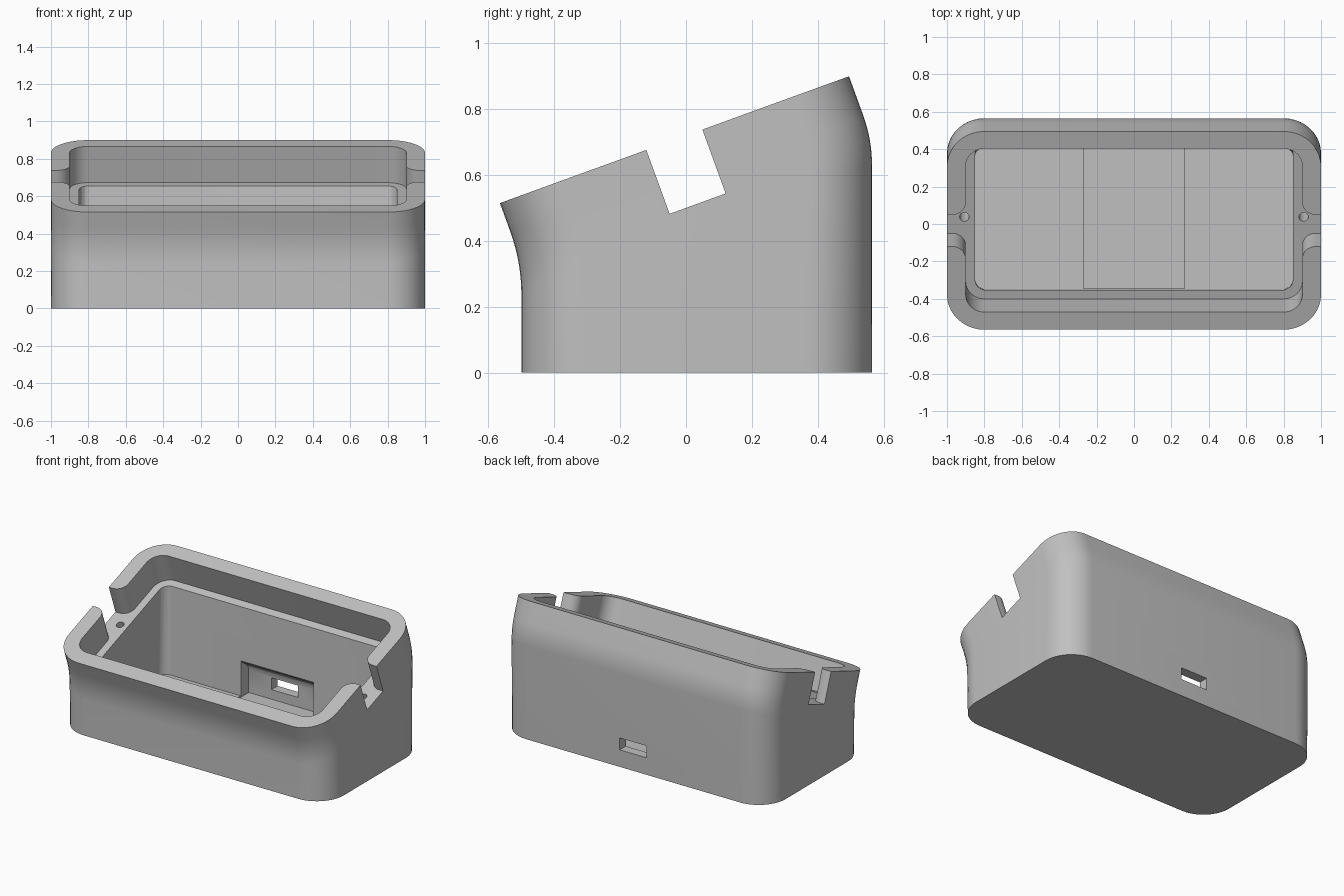
import bpy, bmesh, math
from mathutils import Vector

cube = bpy.data.objects.get("Cube")
if cube:
    bpy.data.objects.remove(cube, do_unlink=True)

grey = bpy.data.materials.new("plain grey")
grey.use_nodes = True
colour = (0.53, 0.53, 0.53, 1)
grey.diffuse_color = colour
grey.node_tree.nodes["Principled BSDF"].inputs["Base Color"].default_value = colour

TILT = math.radians(20)
ALONG = Vector((0, math.cos(TILT), math.sin(TILT)))    # up the sloping rim
NORMAL = Vector((0, -math.sin(TILT), math.cos(TILT)))  # out of the sloping rim
RIM_FRONT = Vector((0, -0.565, 0.515))
RIM_BACK = Vector((0, 0.495, 0.90))
LEDGE = 0.207


def fillet(corners, steps=10):
    """Round each (u, v, radius) corner of a closed outline."""
    out = []
    for i, (u, v, r) in enumerate(corners):
        p = Vector((u, v))
        if r == 0:
            out.append(p)
            continue
        a = (Vector(corners[i - 1][:2]) - p).normalized()
        b = (Vector(corners[(i + 1) % len(corners)][:2]) - p).normalized()
        half = a.angle(b) / 2
        centre = p + (a + b).normalized() * r / math.sin(half)
        d = r / math.tan(half)
        v0, v1 = p + a * d - centre, p + b * d - centre
        w = math.pi - 2 * half
        for k in range(steps + 1):
            t = k / steps
            out.append(centre + (v0 * math.sin((1 - t) * w) + v1 * math.sin(t * w)) / math.sin(w))
    return out


def loft(name, rings):
    """Skin a stack of matching rings into a closed solid."""
    bm = bmesh.new()
    rows = [[bm.verts.new(p) for p in ring] for ring in rings]
    n = len(rows[0])
    for low, high in zip(rows, rows[1:]):
        for i in range(n):
            j = (i + 1) % n
            bm.faces.new((low[i], low[j], high[j], high[i]))
    bm.faces.new(rows[0][::-1])
    bm.faces.new(rows[-1])
    bmesh.ops.recalc_face_normals(bm, faces=bm.faces)
    mesh = bpy.data.meshes.new(name)
    bm.to_mesh(mesh)
    bm.free()
    mesh.materials.append(grey)
    obj = bpy.data.objects.new(name, mesh)
    bpy.context.collection.objects.link(obj)
    return obj


def rounded_ring(front, back, half_width, radius):
    """Rounded rectangle lying in the plane from a front to a back point."""
    span = back - front
    length, way = span.length, span.normalized()
    flat = fillet([(-half_width, 0, radius), (half_width, 0, radius),
                   (half_width, length, radius), (-half_width, length, radius)])
    return [front + way * p.y + Vector((p.x, 0, 0)) for p in flat]


def rim_point(s, height):
    return RIM_FRONT + ALONG * s + NORMAL * height


def bend(start, knee, end, t):
    return start * (1 - t) ** 2 + knee * 2 * t * (1 - t) + end * t * t


# outer shell: upright base that bends into a tilted collar
front_knee, back_knee = Vector((0, -0.5, 0.336)), Vector((0, 0.565, 0.708))
up = Vector((0, 0, 1))
rings = [rounded_ring(Vector((0, -0.5, 0)), Vector((0, 0.565, 0)), 1, 0.2)]
for k in range(9):
    f = bend(front_knee - up * 0.1, front_knee, front_knee + NORMAL * 0.1, k / 8)
    b = bend(back_knee - up * 0.08, back_knee, back_knee + NORMAL * 0.08, k / 8)
    rings.append(rounded_ring(f, b, 1, 0.2))
rings.append(rounded_ring(RIM_FRONT, RIM_BACK, 1, 0.2))
shell = loft("housing_shell", rings)

# tilted recess with a side notch through each end wall
right_half = [(0.9, 0.1, 0.1), (0.9, 0.473, 0.07), (1.1, 0.473, 0),
              (1.1, 0.654, 0), (0.9, 0.654, 0.07), (0.9, 1.03, 0.1)]
outline = fillet(right_half + [(-u, v, r) for u, v, r in reversed(right_half)])
cutters = [loft("recess_cutter", [[rim_point(p.y, h) + Vector((p.x, 0, 0)) for p in outline]
                                  for h in (-LEDGE, 0.1)])]

# main cavity below the ledge
cutters.append(loft("cavity_cutter", [
    rounded_ring(Vector((0, -0.35, 0.06)), Vector((0, 0.415, 0.06)), 0.85, 0.06),
    rounded_ring(rim_point(0.15, -LEDGE), rim_point(0.98, -LEDGE), 0.85, 0.06),
    rounded_ring(rim_point(0.15, -0.15), rim_point(0.98, -0.15), 0.85, 0.06)]))

# shallow floor channel and socket pocket in the back wall
pocket = [(-0.345, 0.05), (0.5, 0.05), (0.5, 0.205), (0.49, 0.235),
          (0.46, 0.26), (0.43, 0.28), (0.40, 0.32), (-0.345, 0.32)]
cutters.append(loft("channel_cutter", [[Vector((x, y, z)) for y, z in pocket]
                                       for x in (-0.27, 0.27)]))

# socket opening
opening = [(-0.1, 0.115), (0.1, 0.115), (0.1, 0.195), (-0.1, 0.195)]
cutters.append(loft("opening_cutter", [[Vector((x, y, z)) for x, z in opening]
                                       for y in (0.45, 0.7)]))

# screw holes in the ledge
for side in (-1, 1):
    hole = [(math.cos(a * math.tau / 20) * 0.025, math.sin(a * math.tau / 20) * 0.025)
            for a in range(20)]
    cutters.append(loft("screw_cutter", [
        [rim_point(0.566 + v, h) + Vector((side * 0.907 + u, 0, 0)) for u, v in hole]
        for h in (-LEDGE - 0.15, -0.15)]))

# cut everything out of the shell
bpy.ops.object.select_all(action='DESELECT')
bpy.context.view_layer.objects.active = shell
shell.select_set(True)
for cutter in cutters:
    cutter.hide_render = True
    mod = shell.modifiers.new("cut", 'BOOLEAN')
    mod.operation = 'DIFFERENCE'
    mod.solver = 'EXACT'
    mod.object = cutter
    bpy.ops.object.modifier_apply(modifier=mod.name)
    bpy.data.objects.remove(cutter, do_unlink=True)
bpy.ops.object.shade_smooth_by_angle(angle=math.radians(30))
